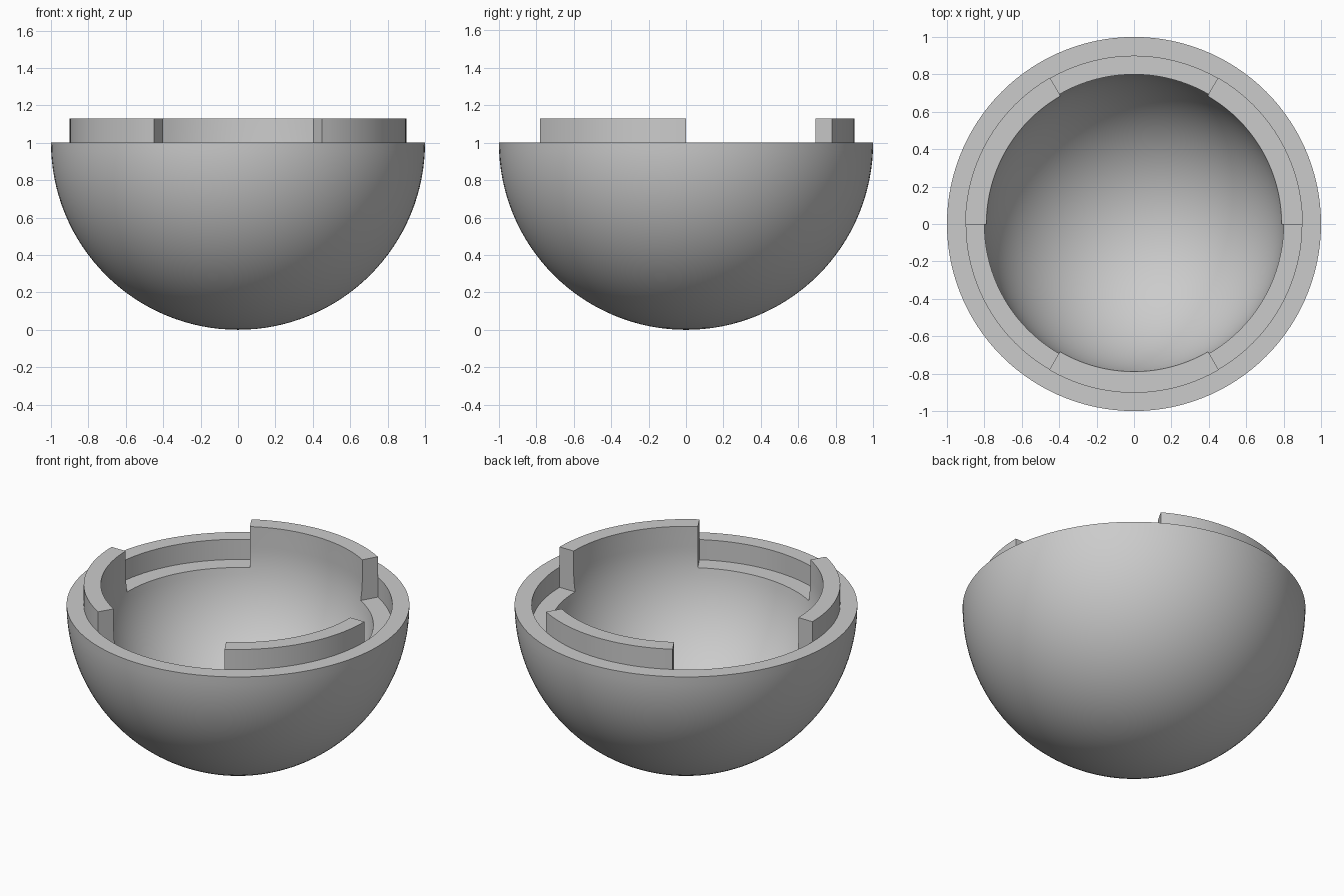
import bpy, bmesh
from math import sin, cos, asin, pi, radians
from mathutils import Vector, Matrix

cube = bpy.data.objects.get("Cube")
if cube:
    bpy.data.objects.remove(cube, do_unlink=True)

OUTER, INNER, STEP_R = 1.0, 0.8, 0.9      # bowl radii and recess radius
RIM, LEDGE, TAB_TOP = 1.0, 0.87, 1.13     # heights
SEGMENTS = 20                             # steps per 60 degree sector


def arc(radius, start, end, steps):
    """Points on a sphere section about the rim centre, by angle below the rim."""
    angles = [start + (end - start) * i / steps for i in range(steps + 1)]
    return [(radius * cos(a), RIM - radius * sin(a)) for a in angles]


ledge_angle = asin((RIM - LEDGE) / INNER)
outside = arc(OUTER, pi / 2, 0, 32) + [(STEP_R, RIM)]
lining = arc(INNER, 0, ledge_angle, 4)            # tab side facing the cavity
cavity = arc(INNER, ledge_angle, pi / 2, 28)
tab_edge = [(STEP_R, TAB_TOP), (INNER, TAB_TOP)] + lining

gap_profile = outside + [(STEP_R, LEDGE)] + cavity
tab_profile = outside + tab_edge + cavity[1:]
tab_end = [(STEP_R, LEDGE), (STEP_R, RIM)] + tab_edge

bm = bmesh.new()


def ring_verts(profile, angle):
    turn = Matrix.Rotation(angle, 3, 'Z')
    return [bm.verts.new(turn @ Vector((r, 0, z))) for r, z in profile]


# Six sectors: open recess and raised tab alternate around the rim
for sector in range(6):
    start = radians(60 * sector)
    profile = tab_profile if sector % 2 else gap_profile
    verts = ring_verts(profile, start)
    edges = [bm.edges.new(pair) for pair in zip(verts, verts[1:])]
    bmesh.ops.spin(bm, geom=verts + edges, cent=(0, 0, 0), axis=(0, 0, 1),
                   angle=radians(60), steps=SEGMENTS)
    # Flat end face of a tab at every sector boundary
    bm.faces.new(ring_verts(tab_end, start))

bmesh.ops.remove_doubles(bm, verts=bm.verts, dist=0.0005)
bmesh.ops.recalc_face_normals(bm, faces=bm.faces)

mesh = bpy.data.meshes.new("bowl_with_tabs")
bm.to_mesh(mesh)
bm.free()
bowl = bpy.data.objects.new("bowl_with_tabs", mesh)
bpy.context.collection.objects.link(bowl)

# Plain grey throughout
grey = bpy.data.materials.new("plain_grey")
grey.use_nodes = True
colour = (0.6, 0.6, 0.6, 1)
grey.diffuse_color = colour
grey.node_tree.nodes["Principled BSDF"].inputs["Base Color"].default_value = colour
mesh.materials.append(grey)

bpy.ops.object.select_all(action='DESELECT')
bowl.select_set(True)
bpy.context.view_layer.objects.active = bowl
bpy.ops.object.shade_smooth_by_angle(angle=radians(30))
